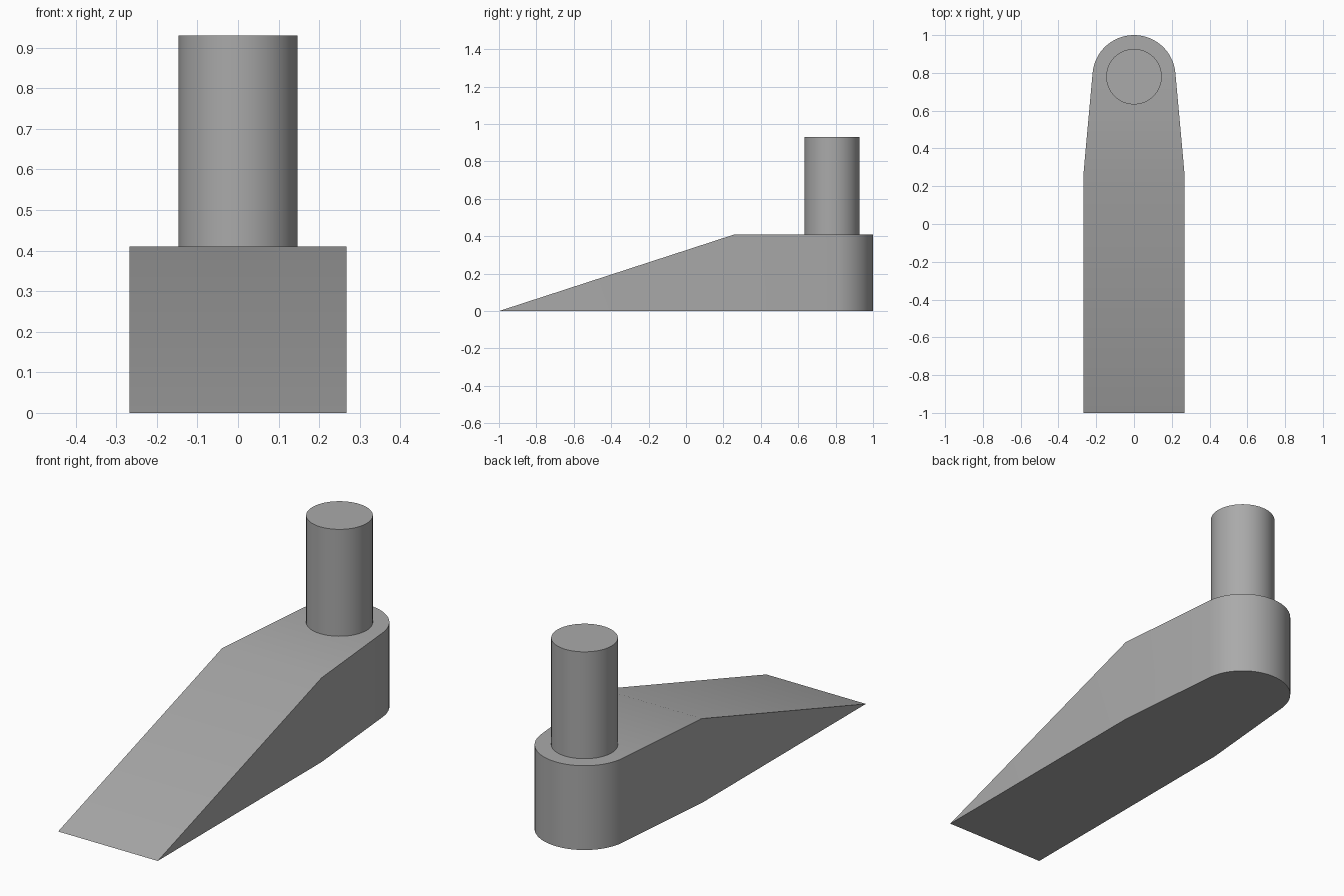
import bpy, bmesh, math

cube = bpy.data.objects.get("Cube")
if cube:
    bpy.data.objects.remove(cube, do_unlink=True)

grey = bpy.data.materials.new("plain grey")
grey.use_nodes = True
colour = (0.4, 0.4, 0.4, 1)
grey.diffuse_color = colour
grey.node_tree.nodes["Principled BSDF"].inputs["Base Color"].default_value = colour

HALF_W, RIDGE_Y, TOP_Z = 0.268, 0.26, 0.41
PIN_Y, ROUND_R, PIN_R, PIN_TOP = 0.78, 0.22, 0.147, 0.93


def finish(obj):
    obj.data.materials.append(grey)
    bpy.ops.object.select_all(action="DESELECT")
    obj.select_set(True)
    bpy.context.view_layer.objects.active = obj
    bpy.ops.object.shade_smooth_by_angle(angle=math.radians(20))


# Wedge body: sloping toe, tapering heel, rounded end tangent to the taper
dx, dy = HALF_W, RIDGE_Y - PIN_Y
start = math.atan2(dy, dx) + math.acos(ROUND_R / math.hypot(dx, dy))
steps = 48
angles = [start + (math.pi - 2 * start) * i / steps for i in range(steps + 1)]
heel = [(HALF_W, RIDGE_Y)]
heel += [(ROUND_R * math.cos(a), PIN_Y + ROUND_R * math.sin(a)) for a in angles]
heel += [(-HALF_W, RIDGE_Y)]

bm = bmesh.new()
low = [bm.verts.new((x, y, 0)) for x, y in heel]
high = [bm.verts.new((x, y, TOP_Z)) for x, y in heel]
toe_l = bm.verts.new((HALF_W, -1, 0))
toe_r = bm.verts.new((-HALF_W, -1, 0))
bm.faces.new(high)
bm.faces.new(low[::-1])
bm.faces.new((toe_r, low[-1], low[0], toe_l))
bm.faces.new((toe_r, toe_l, high[0], high[-1]))
bm.faces.new((toe_l, low[0], high[0]))
bm.faces.new((toe_r, high[-1], low[-1]))
for i in range(len(heel) - 1):
    bm.faces.new((low[i], low[i + 1], high[i + 1], high[i]))
bmesh.ops.recalc_face_normals(bm, faces=bm.faces)
mesh = bpy.data.meshes.new("wedge_body")
bm.to_mesh(mesh)
bm.free()
body = bpy.data.objects.new("wedge_body", mesh)
bpy.context.collection.objects.link(body)
finish(body)

# Upright round pin standing on the heel
bpy.ops.mesh.primitive_cylinder_add(
    vertices=64, radius=PIN_R, depth=PIN_TOP - TOP_Z,
    location=(0, PIN_Y, (PIN_TOP + TOP_Z) / 2))
pin = bpy.context.object
pin.name = "upright_pin"
finish(pin)
